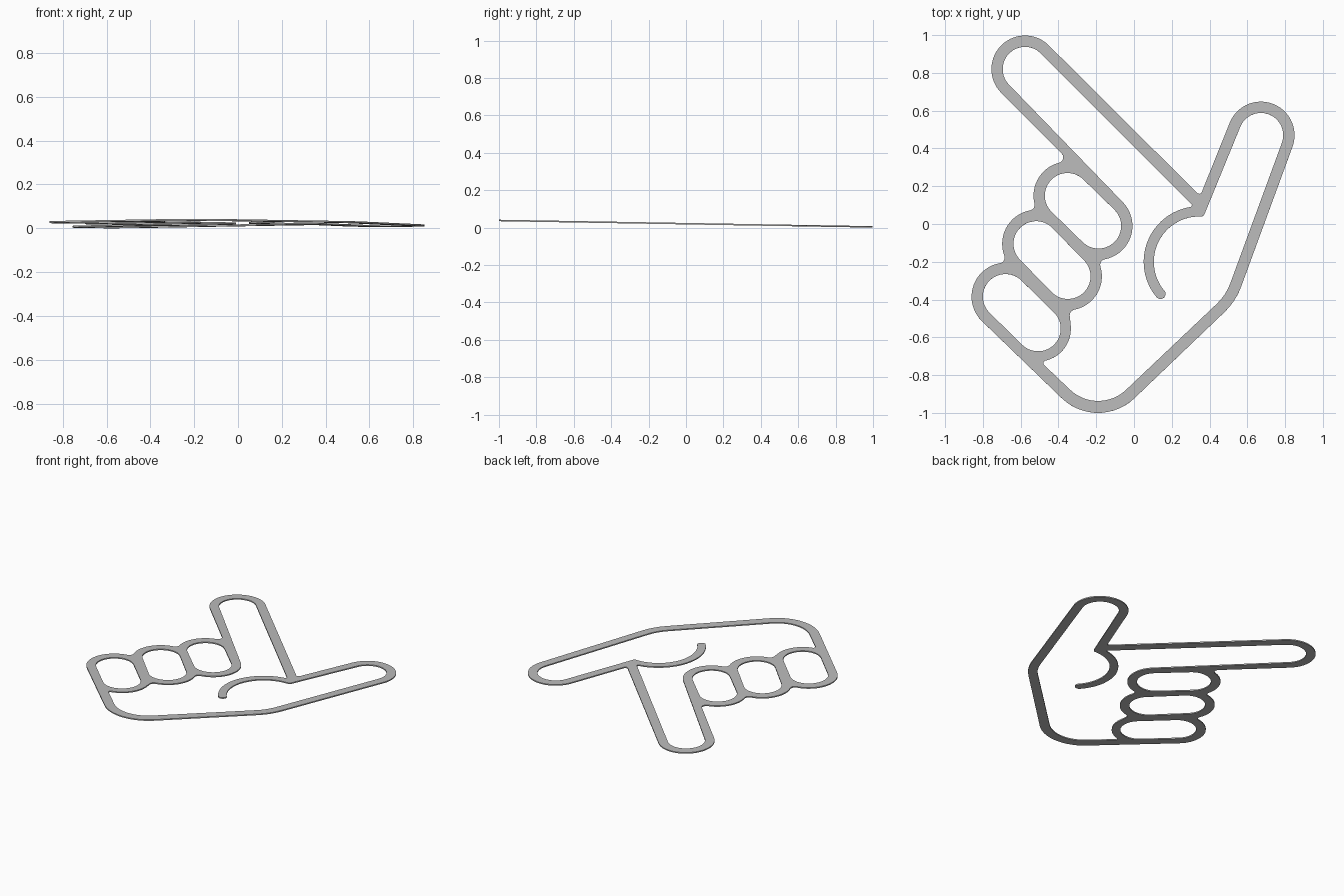
import bpy, bmesh, math
from mathutils import Vector

cube = bpy.data.objects.get("Cube")
if cube:
    bpy.data.objects.remove(cube, do_unlink=True)

WALL_IN, WALL_OUT, NOTCH = 0.12, 0.18, 0.03
THICKNESS = 0.008
TILT = -0.0172


def left_of(heading):
    return Vector((-math.sin(heading), math.cos(heading)))


def belt(circles):
    """Closed outline running tangentially round circles (x, y, r); r < 0 turns clockwise."""
    n = len(circles)
    heads = []
    for i in range(n):
        x1, y1, r1 = circles[i]
        x2, y2, r2 = circles[(i + 1) % n]
        d = Vector((x2 - x1, y2 - y1))
        s = max(-1.0, min(1.0, (r2 - r1) / d.length))
        heads.append(math.atan2(d.y, d.x) - math.asin(s))
    points = []
    for i, (x, y, r) in enumerate(circles):
        sign = 1 if r > 0 else -1
        turn = ((heads[i] - heads[i - 1]) * sign) % math.tau
        if turn > 6:
            turn = 0
        steps = max(1, math.ceil(turn / math.radians(7)))
        for k in range(steps + 1):
            h = heads[i - 1] + sign * turn * k / steps
            p = Vector((x, y)) - r * left_of(h)
            if not points or (p - points[-1]).length > 0.001:
                points.append(p)
    if (points[0] - points[-1]).length < 0.001:
        points.pop()
    return points


def notch(c1, c2, side):
    """Centre of the small circle touching the walls of two neighbouring fingers."""
    a, b = Vector(c1), Vector(c2)
    d = b - a
    reach = math.sqrt((WALL_OUT + NOTCH) ** 2 - (d.length / 2) ** 2)
    return tuple((a + b) / 2 + Vector((-d.y, d.x)).normalized() * reach * side)


# Folded fingers: knuckle end and palm end of each
middle = ((-0.352, 0.15), (-0.188, -0.01))
ring = ((-0.518, -0.105), (-0.35, -0.277))
little = ((-0.68, -0.385), (-0.508, -0.554))
index_tip = (-0.577, 0.82)
thumb_tip = (0.672, 0.47)
heel = (-0.19, -0.722)
wrist_bend = (0.238, -0.213)
crease = (0.345, -0.2)

# Outer edge of the hand
outer = [
    (*index_tip, 0.178),
    (-0.405, 0.353, -NOTCH),
    (*middle[0], WALL_OUT),
    (*notch(middle[0], ring[0], -1), -NOTCH),
    (*ring[0], WALL_OUT),
    (*notch(ring[0], little[0], -1), -NOTCH),
    (*little[0], WALL_OUT),
    (*heel, 0.278),
    (*wrist_bend, 0.35),
    (*thumb_tip, 0.178),
    (0.345, 0.175, -0.015),
]

# Opening of index finger, palm and thumb, with the thumb crease reaching in
palm = [
    (*index_tip, 0.118),
    (*middle[1], -WALL_OUT),
    (*notch(middle[1], ring[1], 1), NOTCH),
    (*ring[1], -WALL_OUT),
    (*notch(ring[1], little[1], 1), NOTCH),
    (*little[1], -0.174),
    (-0.464, -0.737, 0.015),
    (*heel, 0.215),
    (*wrist_bend, 0.29),
    (*thumb_tip, 0.118),
    (0.355, 0.06, -0.02),
    (*crease, 0.24),
    (0.14, -0.37, -0.027),
    (*crease, -0.294),
    (0.296, 0.1, 0.01),
]

# Openings of the folded fingers
finger_holes = [[(*end, WALL_IN) for end in f] for f in (middle, ring, little)]

# Filled flat profile with holes
curve = bpy.data.curves.new("hand_outline", "CURVE")
curve.dimensions = "2D"
curve.fill_mode = "BOTH"
curve.extrude = THICKNESS / 2
for loop in [outer, palm] + finger_holes:
    pts = belt(loop)
    spline = curve.splines.new("POLY")
    spline.points.add(len(pts) - 1)
    for sp, p in zip(spline.points, pts):
        sp.co = (p.x, p.y, 0, 1)
    spline.use_cyclic_u = True

hand = bpy.data.objects.new("pointing_hand_outline", curve)
bpy.context.collection.objects.link(hand)
for o in bpy.context.selected_objects:
    o.select_set(False)
hand.select_set(True)
bpy.context.view_layer.objects.active = hand
bpy.ops.object.convert(target="MESH")
hand = bpy.context.view_layer.objects.active

# Weld the rims to the faces
bm = bmesh.new()
bm.from_mesh(hand.data)
bmesh.ops.remove_doubles(bm, verts=bm.verts, dist=0.00001)
bmesh.ops.recalc_face_normals(bm, faces=bm.faces)
bm.to_mesh(hand.data)
bm.free()
bpy.ops.object.shade_smooth_by_angle(angle=math.radians(30))

# Slight lean towards the back
hand.rotation_euler.x = TILT
hand.location.z = THICKNESS / 2 + abs(math.sin(TILT))

grey = bpy.data.materials.new("plain_grey")
grey.use_nodes = True
colour = (0.5, 0.5, 0.5, 1)
grey.diffuse_color = colour
grey.node_tree.nodes["Principled BSDF"].inputs["Base Color"].default_value = colour
hand.data.materials.clear()
hand.data.materials.append(grey)
